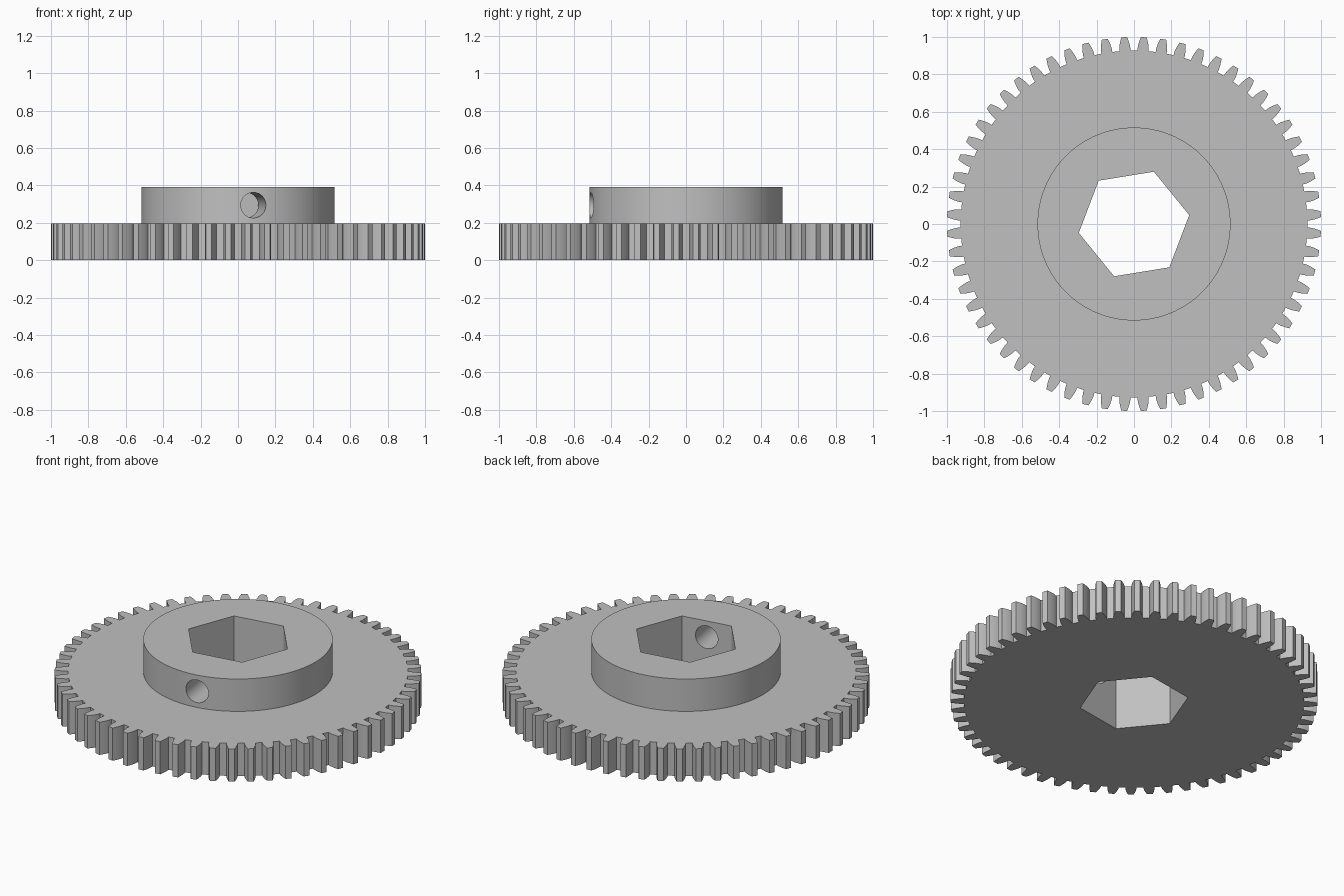
import bpy
import bmesh
from math import cos, sin, tan, acos, pi, radians
from mathutils import Vector

if "Cube" in bpy.data.objects:
    bpy.data.objects.remove(bpy.data.objects["Cube"], do_unlink=True)

TEETH = 60
TIP_R, PITCH_R, ROOT_R = 1.0, 0.968, 0.927
PRESSURE = radians(14.5)
PLATE_H, HUB_H, HUB_R = 0.197, 0.392, 0.516
HEX_R, HEX_TURN = 0.299, radians(9.2)
BORE_R, BORE_Z = 0.068, 0.294

grey = bpy.data.materials.new("plain grey")
grey.use_nodes = True
colour = (0.53, 0.53, 0.53, 1)
grey.diffuse_color = colour
grey.node_tree.nodes["Principled BSDF"].inputs["Base Color"].default_value = colour


def polar(r, a):
    return (r * cos(a), r * sin(a))


def ring(r, count, turn=0.0):
    return [polar(r, turn + 2 * pi * i / count) for i in range(count)]


def prism(name, outline, z0, z1):
    """Closed upright prism over a flat outline."""
    bm = bmesh.new()
    base = bm.faces.new([bm.verts.new((x, y, z0)) for x, y in outline])
    top = bmesh.ops.extrude_face_region(bm, geom=[base])["geom"]
    verts = [g for g in top if isinstance(g, bmesh.types.BMVert)]
    bmesh.ops.translate(bm, verts=verts, vec=(0, 0, z1 - z0))
    bmesh.ops.recalc_face_normals(bm, faces=bm.faces)
    mesh = bpy.data.meshes.new(name)
    bm.to_mesh(mesh)
    bm.free()
    obj = bpy.data.objects.new(name, mesh)
    bpy.context.collection.objects.link(obj)
    mesh.materials.append(grey)
    return obj


def combine(target, tool, operation):
    """Apply a boolean and discard the tool."""
    tool.hide_render = True
    mod = target.modifiers.new(operation, 'BOOLEAN')
    mod.operation, mod.solver, mod.object = operation, 'EXACT', tool
    bpy.context.view_layer.objects.active = target
    bpy.ops.object.modifier_apply(modifier=mod.name)
    bpy.data.objects.remove(tool, do_unlink=True)


def involute(angle):
    return tan(angle) - angle


def half_tooth(r):
    """Half the angular thickness of an involute tooth at radius r."""
    base_r = PITCH_R * cos(PRESSURE)
    roll = acos(min(1, base_r / r))
    return pi / (2 * TEETH) + involute(PRESSURE) - involute(roll)


# Toothed outline, with a gap centred on each axis
radii = [ROOT_R, 0.94, 0.955, 0.97, 0.985, TIP_R]
outline = []
for i in range(TEETH):
    mid = (i + 0.5) * 2 * pi / TEETH
    outline += [polar(r, mid - half_tooth(r)) for r in radii]
    outline += [polar(r, mid + half_tooth(r)) for r in reversed(radii)]

# Toothed plate with a raised round hub
gear = prism("gear_with_hub", outline, 0, PLATE_H)
hub = prism("hub", ring(HUB_R, 128), PLATE_H / 2, HUB_H)
combine(gear, hub, 'UNION')

# Hexagonal shaft hole
combine(gear, prism("hex_cutter", ring(HEX_R, 6, HEX_TURN), -0.2, 0.6), 'DIFFERENCE')

# Set screw hole, square to one flat of the hexagon
bore = prism("bore_cutter", ring(BORE_R, 48), 0.1, 0.7)
turn = HEX_TURN - pi / 2
bore.rotation_euler = Vector((cos(turn), sin(turn), 0)).to_track_quat('Z', 'Y').to_euler()
bore.location = (0, 0, BORE_Z)
bpy.context.view_layer.update()
combine(gear, bore, 'DIFFERENCE')

# Smooth round walls, crisp edges
bpy.ops.object.select_all(action='DESELECT')
gear.select_set(True)
bpy.context.view_layer.objects.active = gear
bpy.ops.object.shade_smooth_by_angle(angle=radians(20))
